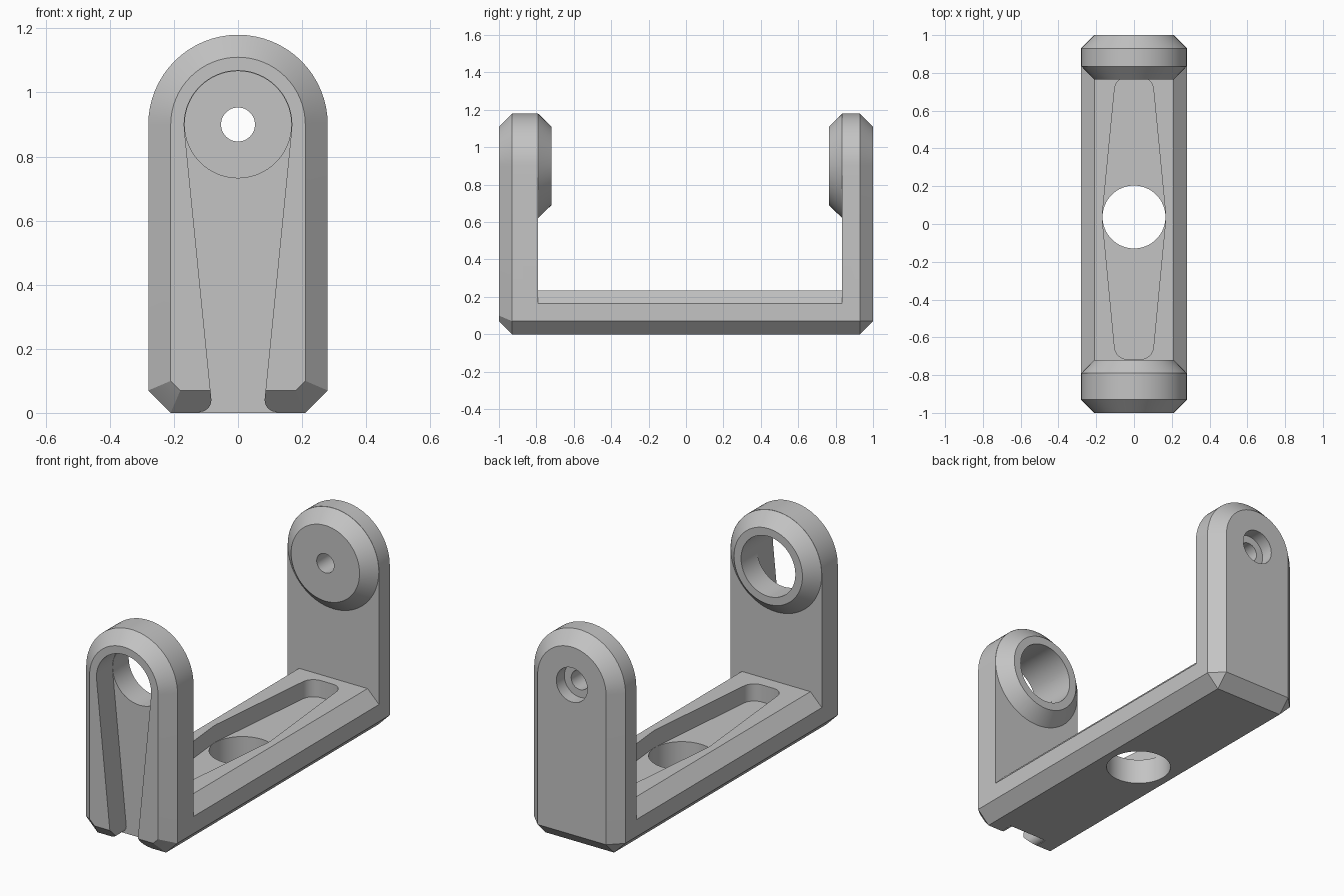
import bpy, bmesh, math
from mathutils import Vector

if "Cube" in bpy.data.objects:
    bpy.data.objects.remove(bpy.data.objects["Cube"])

C = 0.07      # chamfer size
HW = 0.28     # half width of the bracket
PZ = 0.90     # pivot height

grey = bpy.data.materials.new("mid grey")
grey.diffuse_color = (0.55, 0.55, 0.55, 1)
grey.use_nodes = True
grey.node_tree.nodes["Principled BSDF"].inputs["Base Color"].default_value = grey.diffuse_color


def arc(cx, cy, r, a0, a1, n):
    return [(cx + r * math.cos(math.radians(a0 + (a1 - a0) * i / n)),
             cy + r * math.sin(math.radians(a0 + (a1 - a0) * i / n))) for i in range(n + 1)]


def along_y(profile, y):
    return [(a, y, b) for a, b in profile]


def along_z(profile, z):
    return [(a, b, z) for a, b in profile]


def loft(name, rings):
    """Closed solid skinned through rings with equal point counts."""
    bm = bmesh.new()
    vs = [[bm.verts.new(p) for p in ring] for ring in rings]
    n = len(rings[0])
    for r0, r1 in zip(vs, vs[1:]):
        for i in range(n):
            j = (i + 1) % n
            bm.faces.new((r0[i], r0[j], r1[j], r1[i]))
    bm.faces.new(vs[0])
    bm.faces.new(vs[-1])
    bmesh.ops.remove_doubles(bm, verts=bm.verts, dist=1e-5)
    bmesh.ops.recalc_face_normals(bm, faces=bm.faces)
    me = bpy.data.meshes.new(name)
    bm.to_mesh(me)
    bm.free()
    me.materials.append(grey)
    ob = bpy.data.objects.new(name, me)
    bpy.context.collection.objects.link(ob)
    return ob


def combine(target, tool, op):
    m = target.modifiers.new("bool", 'BOOLEAN')
    m.operation, m.solver, m.object = op, 'EXACT', tool
    bpy.context.view_layer.objects.active = target
    bpy.ops.object.modifier_apply(modifier=m.name)
    bpy.data.objects.remove(tool)


def disc(r, y):
    return along_y(arc(0, PZ, r, 0, 360 - 360 / 64, 63), y)


def arch(inset):
    """Round-topped plate outline; the bottom corners meet when inset by C."""
    w = HW - inset
    return [(-HW + C, inset), (HW - C, inset), (w, C)] + arc(0, PZ, w, 0, 180, 32) + [(-w, C)]


def plate(name, outer, inner):
    s = 1 if inner > outer else -1
    return loft(name, [along_y(arch(C), outer), along_y(arch(0), outer + s * C),
                       along_y(arch(0), inner)])


def boss(name, face, s):
    return loft(name, [disc(HW - 0.02, face - s * 0.05), disc(HW - 0.001, face),
                       disc(HW - C, face + s * C)])


# Base bar with chamfered long edges
bar = [(-.21, 0), (.21, 0), (HW, C), (HW, .165), (.21, .235), (-.21, .235), (-HW, .165), (-HW, C)]
bracket = loft("bracket", [along_y(bar, -0.85), along_y(bar, 0.90)])

# Front upright, with small extra facets on its lower corners
front = plate("front_plate", -1, -0.79)
bm = bmesh.new()
bm.from_mesh(front.data)
for s in (-1, 1):
    cut = bmesh.ops.bisect_plane(bm, geom=bm.verts[:] + bm.edges[:] + bm.faces[:], dist=1e-5,
                                 plane_co=Vector((s * .21, -1, .10)),
                                 plane_no=Vector((s, -1.43, -1)), clear_outer=True)
    rim = [e for e in cut['geom_cut'] if isinstance(e, bmesh.types.BMEdge)]
    bmesh.ops.holes_fill(bm, edges=[e for e in rim if e.is_boundary], sides=0)
bmesh.ops.recalc_face_normals(bm, faces=bm.faces)
bm.to_mesh(front.data)
bm.free()

# Uprights and tapered bosses joined to the base
combine(bracket, front, 'UNION')
combine(bracket, plate("back_plate", 1, 0.835), 'UNION')
combine(bracket, boss("front_boss", -0.79, 1), 'UNION')
combine(bracket, boss("back_boss", 0.835, -1), 'UNION')

# Tapered slot in the front face, flaring at its open lower end
side = [(.12, -.05)] + arc(.12, .04, .037, 270, 180, 6)
slot = side + arc(0, PZ, .168, -6, 186, 40) + [(-x, z) for x, z in reversed(side)]
combine(bracket, loft("front_slot", [along_y(slot, -1.1), along_y(slot, -0.86)]), 'DIFFERENCE')

# Large bore through the front, stepped screw hole through the back
for name, r, y0, y1 in (("front_bore", .1665, -0.9, -0.6),
                        ("back_hole", .053, 0.7, 1.1),
                        ("back_counterbore", .095, 0.93, 1.1)):
    combine(bracket, loft(name, [disc(r, y0), disc(r, y1)]), 'DIFFERENCE')

# Double-tapered pocket in the base, with a round hole through the bottom
pocket = (arc(.035, .71, .068, 6, 90, 8) + arc(-.035, .71, .068, 90, 174, 8)
          + arc(0, .037, .168, 174, 186, 4) + arc(-.035, -.648, .068, 186, 270, 8)
          + arc(.035, -.648, .068, 270, 354, 8) + arc(0, .037, .168, -6, 6, 4))
combine(bracket, loft("base_pocket", [along_z(pocket, .14), along_z(pocket, .4)]), 'DIFFERENCE')
hole = arc(0, .037, .1665, 0, 360 - 360 / 64, 63)
combine(bracket, loft("base_hole", [along_z(hole, -.1), along_z(hole, .2)]), 'DIFFERENCE')

# Smooth the round walls, keep the chamfers crisp
bpy.ops.object.select_all(action='DESELECT')
bracket.select_set(True)
bpy.context.view_layer.objects.active = bracket
bpy.ops.object.shade_smooth_by_angle(angle=math.radians(20))
